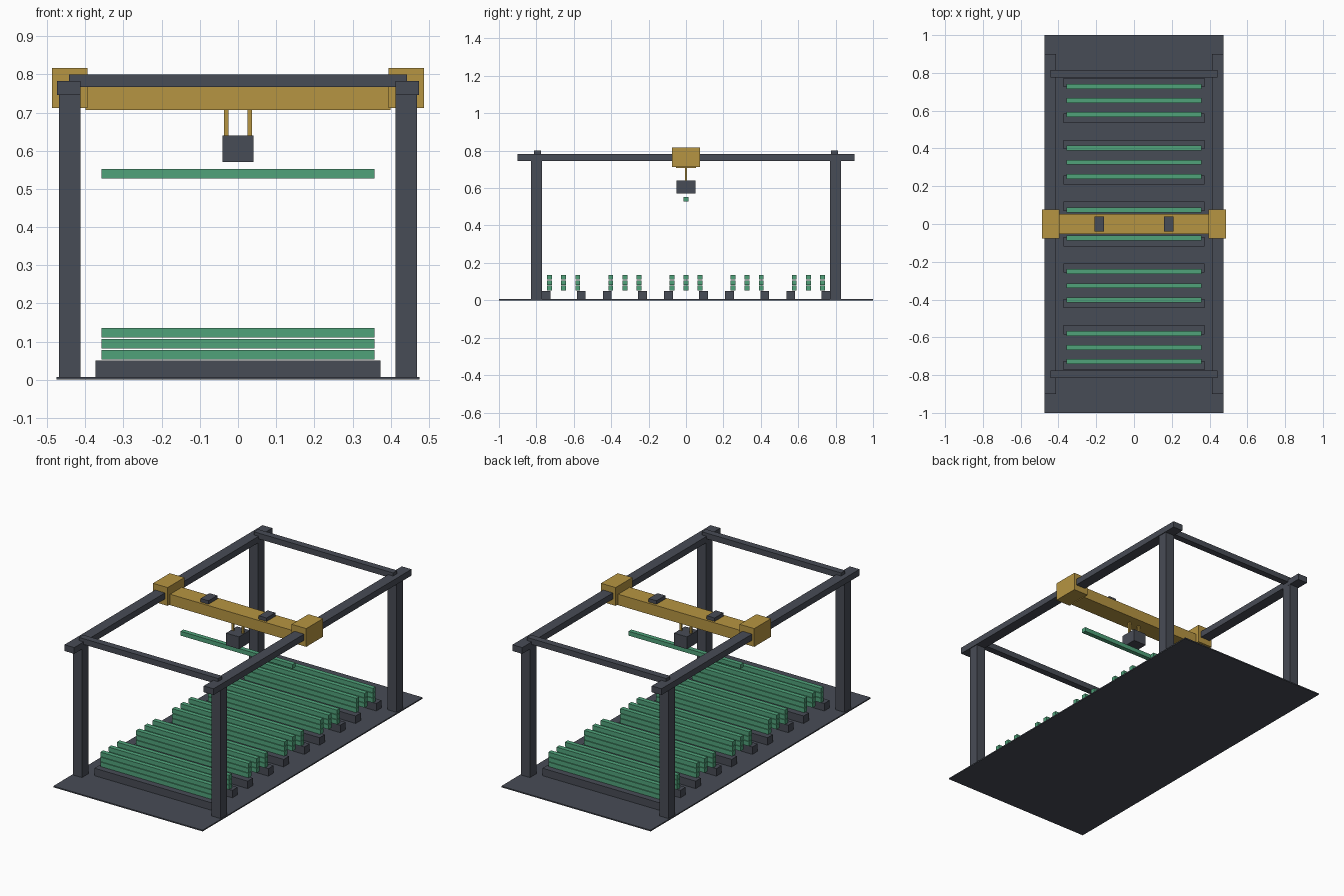
import bpy

old = bpy.data.objects.get("Cube")
if old:
    bpy.data.objects.remove(old, do_unlink=True)


def material(name, rgb):
    m = bpy.data.materials.new(name)
    m.use_nodes = True
    m.diffuse_color = (*rgb, 1)
    m.node_tree.nodes["Principled BSDF"].inputs["Base Color"].default_value = (*rgb, 1)
    return m


STEEL = material("dark steel", (0.064, 0.072, 0.092))
GOLD = material("ochre yellow", (0.47, 0.30, 0.054))
GREEN = material("stock green", (0.08, 0.36, 0.195))


def box(name, mat, x, y, z):
    """Box spanning the (low, high) ranges on each axis."""
    spans = (x, y, z)
    bpy.ops.mesh.primitive_cube_add(size=1, location=[(a + b) / 2 for a, b in spans])
    ob = bpy.context.object
    ob.name = name
    ob.scale = [b - a for a, b in spans]
    bpy.ops.object.transform_apply(location=False, rotation=False, scale=True)
    ob.data.materials.append(mat)
    return ob


def around(centre, width):
    return centre - width / 2, centre + width / 2


FLOOR = 0.007
SIDES = (("right", -1), ("left", 1))
ENDS = (("front", -1), ("back", 1))

# Floor slab
box("floor_slab", STEEL, (-0.475, 0.475), (-1, 1), (0, FLOOR))

# Columns, runway beams and end ties
for side, sx in SIDES:
    for end, sy in ENDS:
        box(f"{end}_{side}_column", STEEL, around(sx * 0.441, 0.057),
            around(sy * 0.8, 0.058), (FLOOR, 0.746))
    box(f"{side}_runway_beam", STEEL, around(sx * 0.443, 0.062), (-0.9, 0.9), (0.746, 0.782))
for end, sy in ENDS:
    box(f"{end}_tie", STEEL, (-0.443, 0.443), around(sy * 0.795, 0.038), (0.767, 0.8))

# Travelling bridge with end trucks and motors
box("bridge_girder", GOLD, (-0.4, 0.4), (-0.053, 0.053), (0.707, 0.77))
for side, sx in SIDES:
    box(f"{side}_end_truck", GOLD, around(sx * 0.441, 0.093), (-0.076, 0.076), (0.712, 0.817))
    box(f"{side}_motor", STEEL, around(sx * 0.185, 0.05), (-0.04, 0.04), (0.77, 0.79))
    box(f"{side}_hoist_cable", GOLD, around(sx * 0.031, 0.011), around(0, 0.011), (0.64, 0.707))

# Gripper and the bar being carried
box("gripper_block", STEEL, (-0.041, 0.041), (-0.05, 0.05), (0.57, 0.64))
box("carried_bar", GREEN, (-0.357, 0.357), around(0, 0.026), (0.527, 0.552))

# Storage bays: two skids each, under three columns of three bars
for bay in range(5):
    cy = (bay - 2) * 0.327
    for end, sy in ENDS:
        box(f"bay_{bay + 1}_{end}_skid", STEEL, (-0.373, 0.373),
            around(cy + sy * 0.094, 0.048), (FLOOR, 0.05))
    for row in (-1, 0, 1):
        for layer in range(3):
            z = 0.053 + layer * 0.0285
            box(f"bay_{bay + 1}_stored_bar", GREEN, (-0.357, 0.357),
                around(cy + row * 0.075, 0.026), (z, z + 0.0255))
